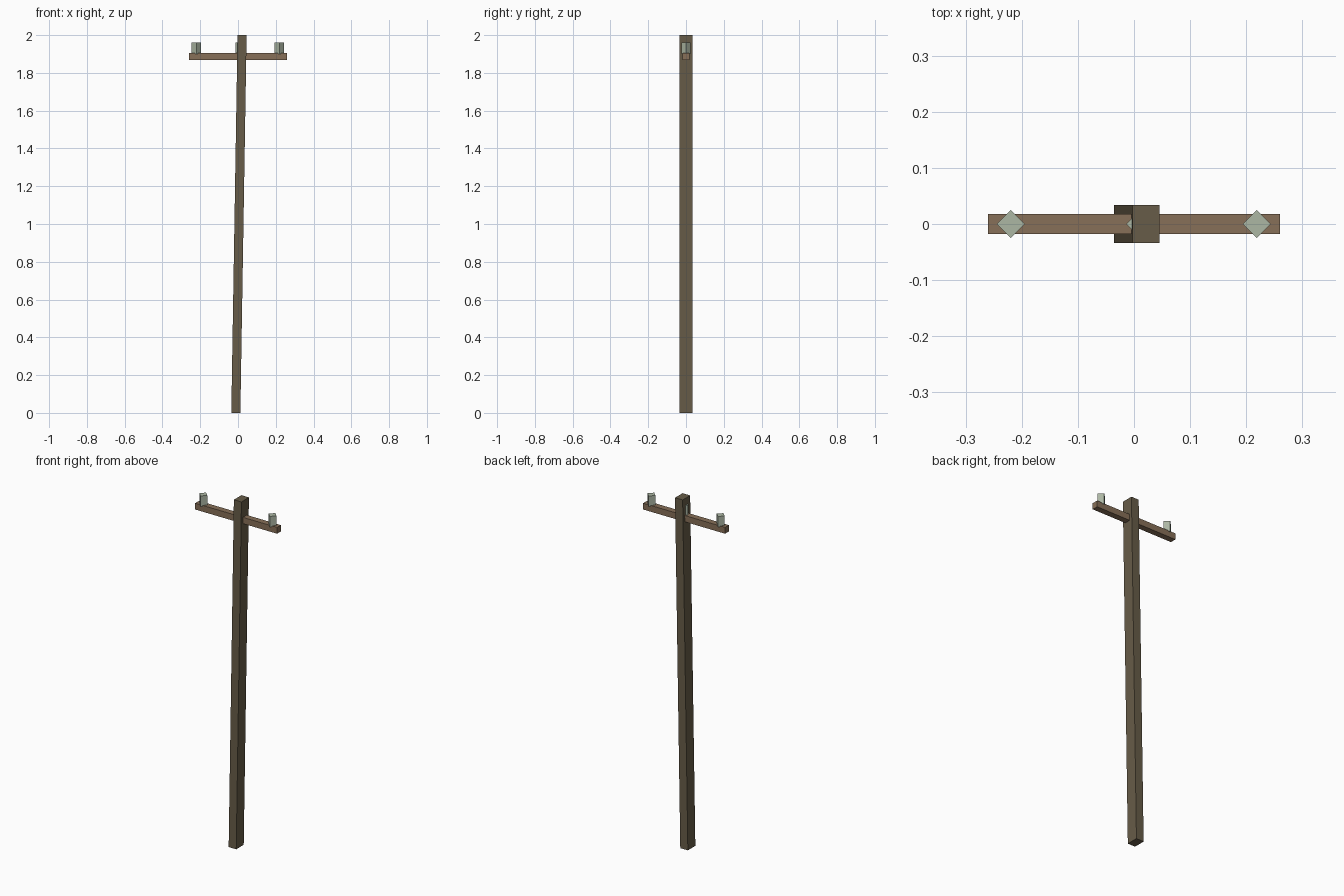
import bpy, bmesh
from math import pi
from mathutils import Matrix, Vector

if "Cube" in bpy.data.objects:
    bpy.data.objects.remove(bpy.data.objects["Cube"])


def material(name, rgb):
    m = bpy.data.materials.new(name)
    m.diffuse_color = (*rgb, 1)
    m.use_nodes = True
    m.node_tree.nodes["Principled BSDF"].inputs["Base Color"].default_value = m.diffuse_color
    return m


def finish(name, bm, mat):
    me = bpy.data.meshes.new(name)
    bm.to_mesh(me)
    bm.free()
    me.materials.append(mat)
    ob = bpy.data.objects.new(name, me)
    bpy.context.collection.objects.link(ob)
    return ob


def box(name, size, centre, mat, lean=0.0):
    """Box whose top is shifted sideways in x by `lean`."""
    bm = bmesh.new()
    bmesh.ops.create_cube(bm, size=1)
    for v in bm.verts:
        shift = lean * v.co.z
        v.co = Vector([c * s for c, s in zip(v.co, size)]) + Vector(centre)
        v.co.x += shift
    return finish(name, bm, mat)


def insulator(name, x, mat):
    bm = bmesh.new()
    z0, z1 = 1.90, 1.96
    bmesh.ops.create_cone(bm, cap_ends=True, segments=4, radius1=0.025,
                          radius2=0.025, depth=z1 - z0,
                          matrix=Matrix.Translation((x, 0, (z0 + z1) / 2)))
    # Turn so the corners point along x and y
    if min(abs(v.co.y) for v in bm.verts) > 0.01:
        bmesh.ops.rotate(bm, verts=bm.verts, cent=(x, 0, 0),
                         matrix=Matrix.Rotation(pi / 4, 3, 'Z'))
    return finish(name, bm, mat)


pole_wood = material("pole_wood", (0.136, 0.107, 0.065))
arm_wood = material("arm_wood", (0.242, 0.162, 0.098))
glass = material("insulator_glass", (0.413, 0.474, 0.371))

# Slightly leaning pole
box("pole", (0.048, 0.068, 2.0), (0.005, 0, 1.0), pole_wood, lean=0.033)

# Level cross arm through the pole
box("cross_arm", (0.52, 0.035, 0.036), (0, 0, 1.887), arm_wood)

# Insulators, the middle one partly hidden in the pole
for name, x in (("left", -0.22), ("middle", 0.011), ("right", 0.219)):
    insulator(name + "_insulator", x, glass)
